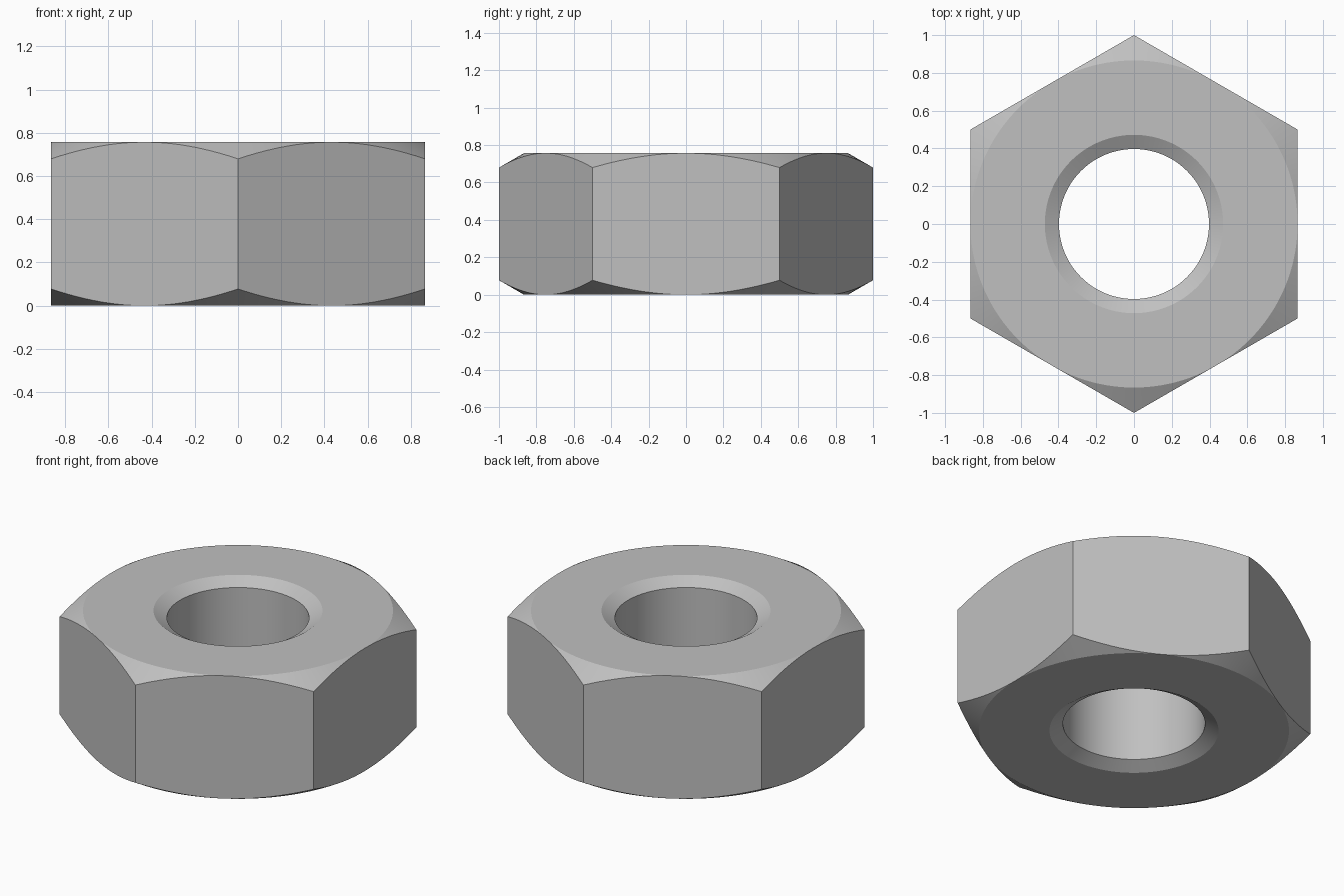
import bpy, bmesh
from math import radians, cos, sin, tan, pi

cube = bpy.data.objects.get("Cube")
if cube:
    bpy.data.objects.remove(cube, do_unlink=True)

HEIGHT = 0.757
FLAT = cos(pi / 6)          # centre to flat side
HOLE, RIM = 0.397, 0.472    # bore and countersink radii
SLOPE = tan(pi / 6)         # chamfer slope
STEPS = 24                  # columns per flat side
COUNT = STEPS * 6

steel = bpy.data.materials.new("steel_grey")
steel.use_nodes = True
grey = (0.53, 0.53, 0.53, 1)
steel.diffuse_color = grey
steel.node_tree.nodes["Principled BSDF"].inputs["Base Color"].default_value = grey


def section(angle):
    """Closed radial section of the nut: (radius, height) points."""
    edge = FLAT / cos((angle + pi / 6) % (pi / 3) - pi / 6)
    top = [(HOLE, HEIGHT - (RIM - HOLE) * SLOPE), (RIM, HEIGHT),
           (FLAT, HEIGHT), (edge, HEIGHT - (edge - FLAT) * SLOPE)]
    return top + [(r, HEIGHT - z) for r, z in reversed(top)]


# Sweep the section around the axis, joining neighbouring columns
bm = bmesh.new()
columns = []
for i in range(COUNT):
    a = 2 * pi * i / COUNT
    columns.append([bm.verts.new((r * cos(a), r * sin(a), z)) for r, z in section(a)])
for i, col in enumerate(columns):
    nxt = columns[(i + 1) % COUNT]
    for j in range(len(col)):
        k = (j + 1) % len(col)
        bm.faces.new((col[j], col[k], nxt[k], nxt[j]))

# Close the chamfer where it touches the middle of each flat
bmesh.ops.remove_doubles(bm, verts=bm.verts, dist=0.00001)
bmesh.ops.recalc_face_normals(bm, faces=bm.faces)
mesh = bpy.data.meshes.new("hex_nut")
bm.to_mesh(mesh)
bm.free()
mesh.materials.append(steel)

nut = bpy.data.objects.new("hex_nut", mesh)
bpy.context.collection.objects.link(nut)
bpy.ops.object.select_all(action='DESELECT')
nut.select_set(True)
bpy.context.view_layer.objects.active = nut
bpy.ops.object.shade_smooth_by_angle(angle=radians(25))
